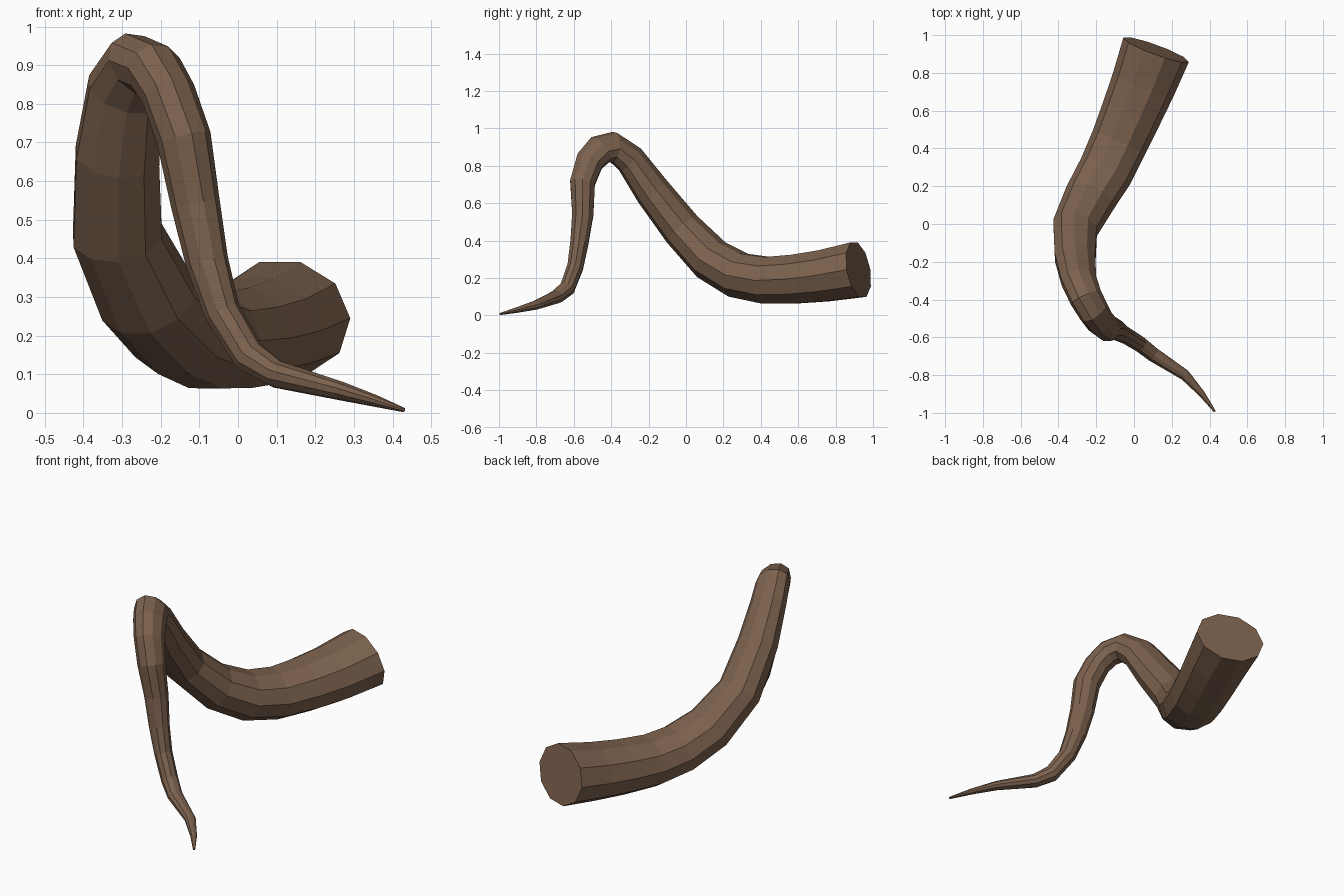
import bpy, bmesh, math
from mathutils import Vector

SIDES = 10

# Centre line, thick end to tip: x, y, z, half-width, half-height
PATH = [
    (0.117, 0.922, 0.245, 0.185, 0.155),
    (0.05, 0.74, 0.212, 0.172, 0.144),
    (-0.012, 0.59, 0.195, 0.162, 0.137),
    (-0.08, 0.43, 0.188, 0.152, 0.131),
    (-0.15, 0.28, 0.215, 0.147, 0.126),
    (-0.235, 0.135, 0.298, 0.138, 0.118),
    (-0.312, -0.02, 0.46, 0.124, 0.106),
    (-0.312, -0.18, 0.665, 0.115, 0.094),
    (-0.292, -0.30, 0.835, 0.102, 0.080),
    (-0.255, -0.39, 0.902, 0.094, 0.076),
    (-0.215, -0.46, 0.885, 0.088, 0.073),
    (-0.18, -0.515, 0.825, 0.080, 0.070),
    (-0.14, -0.553, 0.71, 0.070, 0.071),
    (-0.11, -0.552, 0.54, 0.059, 0.064),
    (-0.08, -0.570, 0.39, 0.050, 0.056),
    (-0.04, -0.592, 0.26, 0.045, 0.047),
    (0.03, -0.635, 0.145, 0.043, 0.044),
    (0.10, -0.69, 0.10, 0.040, 0.036),
    (0.27, -0.80, 0.056, 0.030, 0.024),
    (0.36, -0.90, 0.03, 0.018, 0.015),
    (0.428, -0.993, 0.008, 0.006, 0.006),
]

pts = [Vector(p[:3]) for p in PATH]
bm = bmesh.new()
rings = []
prev = None
for i, p in enumerate(pts):
    # Tangent bisects the neighbouring segments
    tan = Vector()
    if i > 0:
        tan += (p - pts[i - 1]).normalized()
    if i < len(pts) - 1:
        tan += (pts[i + 1] - p).normalized()
    tan.normalize()
    # Carry the cross-section frame along the path without twisting
    if prev is None:
        side = tan.cross(Vector((0, 0, 1))).normalized()
    else:
        side = prev[1].copy()
        side.rotate(prev[0].rotation_difference(tan))
    up = side.cross(tan).normalized()
    prev = (tan, side)
    w, h = PATH[i][3:]
    rings.append([bm.verts.new(p + side * w * math.cos(a) + up * h * math.sin(a))
                  for a in (2 * math.pi * k / SIDES for k in range(SIDES))])

# Skin and end caps
for a, b in zip(rings, rings[1:]):
    for k in range(SIDES):
        n = (k + 1) % SIDES
        bm.faces.new((a[k], a[n], b[n], b[k]))
bm.faces.new(rings[0])
bm.faces.new(rings[-1])
bmesh.ops.recalc_face_normals(bm, faces=bm.faces)

mesh = bpy.data.meshes.new("root")
bm.to_mesh(mesh)
bm.free()
root = bpy.data.objects.new("root", mesh)
bpy.context.collection.objects.link(root)

# Brown bark
bark = bpy.data.materials.new("bark")
bark.diffuse_color = (0.2, 0.12, 0.075, 1)
mesh.materials.append(bark)
